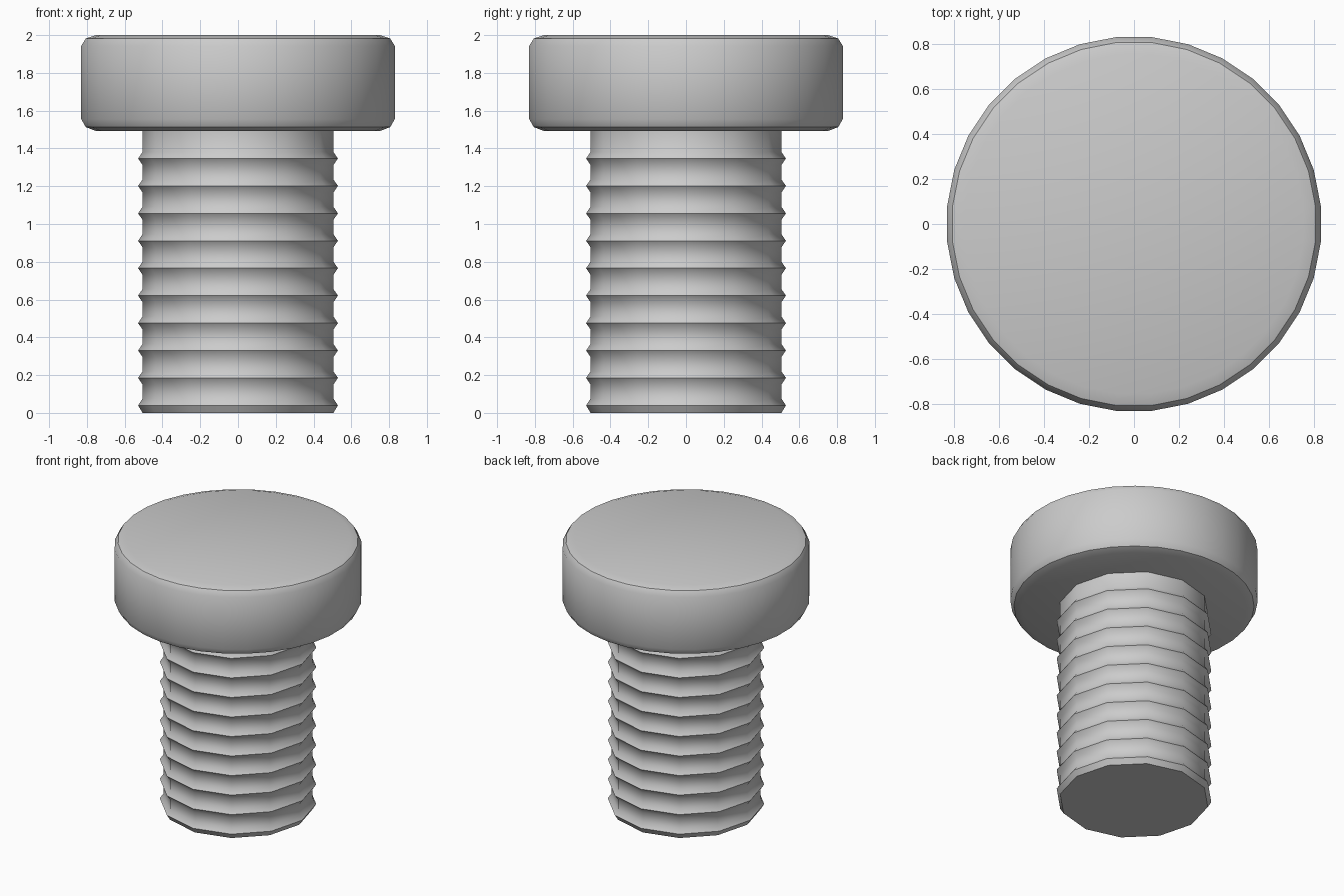
import bpy, bmesh, math

if "Cube" in bpy.data.objects:
    bpy.data.objects.remove(bpy.data.objects["Cube"], do_unlink=True)

steel = bpy.data.materials.new("grey_steel")
steel.use_nodes = True
GREY = (0.6, 0.6, 0.6, 1)
steel.diffuse_color = GREY
steel.node_tree.nodes["Principled BSDF"].inputs["Base Color"].default_value = GREY


def lathe(name, profile, sides, turn=0.0):
    """Closed solid from (radius, height) points, listed bottom to top."""
    bm = bmesh.new()
    rings = []
    for r, z in profile:
        angles = [turn + math.tau * i / sides for i in range(sides)]
        rings.append([bm.verts.new((r * math.cos(a), r * math.sin(a), z)) for a in angles])
    for low, high in zip(rings, rings[1:]):
        for i in range(sides):
            j = (i + 1) % sides
            bm.faces.new((low[i], low[j], high[j], high[i]))
    bm.faces.new(rings[0][::-1])
    bm.faces.new(rings[-1])
    mesh = bpy.data.meshes.new(name)
    bm.to_mesh(mesh)
    bm.free()
    mesh.materials.append(steel)
    obj = bpy.data.objects.new(name, mesh)
    bpy.context.collection.objects.link(obj)
    bpy.ops.object.select_all(action="DESELECT")
    obj.select_set(True)
    bpy.context.view_layer.objects.active = obj
    bpy.ops.object.shade_smooth_by_angle(angle=math.radians(38))
    return obj


# Disc head with rounded rims
lathe("head", [(0.757, 1.493), (0.81, 1.513), (0.834, 1.555),
               (0.834, 1.943), (0.81, 1.982), (0.757, 2.0)],
      32, math.pi / 32)

# Twelve-sided shank with evenly spaced thread ridges
ROOT, CREST, PITCH, RISE = 0.505, 0.529, 0.1452, 0.035
shank = [(ROOT, 0.0)]
for k in range(10):
    z = 0.04 + k * PITCH
    if k:
        shank.append((ROOT, z - RISE))
    shank += [(CREST, z), (ROOT, z + RISE)]
shank.append((ROOT, 1.5))
lathe("threaded_shank", shank, 12)
